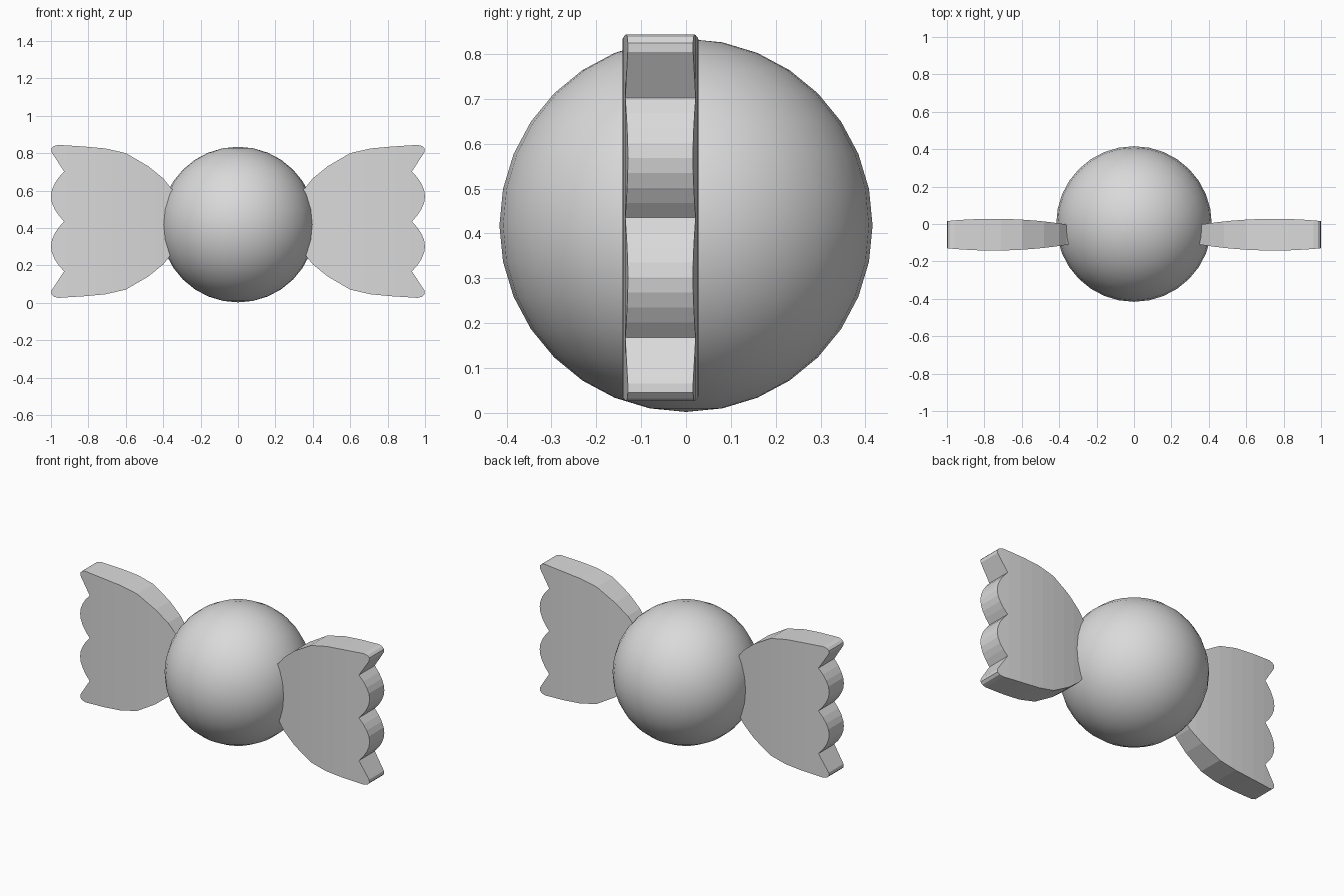
import bpy
import bmesh
import math
from mathutils import Vector

cube = bpy.data.objects.get("Cube")
if cube:
    bpy.data.objects.remove(cube, do_unlink=True)

# Single wrapper colour
grey = bpy.data.materials.new("light_grey")
grey.use_nodes = True
colour = (0.7, 0.7, 0.7, 1)
grey.diffuse_color = colour
grey.node_tree.nodes["Principled BSDF"].inputs["Base Color"].default_value = colour

# Round candy body
bpy.ops.mesh.primitive_uv_sphere_add(segments=32, ring_count=16, radius=0.416,
                                     location=(0, 0, 0.418))
body = bpy.context.object
body.name = "candy_body"
body.data.materials.append(grey)
bpy.ops.object.shade_smooth()

MID_Z = 0.435
MID_Y = -0.057


def wing_outline():
    """Upper edge, scalloped outer edge and mirrored lower edge, relative to MID_Z."""
    upper = [(0.28, 0.12), (0.36, 0.18), (0.40, 0.23), (0.48, 0.295), (0.60, 0.365),
             (0.71, 0.39), (0.82, 0.40), (0.96, 0.409), (0.985, 0.403),
             (0.998, 0.39), (0.997, 0.37), (0.93, 0.267)]
    # One scallop, from the upper notch towards the middle notch
    for i in range(1, 8):
        a = math.pi * i / 8
        upper.append((0.93 + 0.07 * math.sin(a) ** 0.9,
                      0.1335 + 0.1335 * (1 - 2 * i / 8)))
    lower = [(x, -z) for x, z in reversed(upper)]
    return upper + [(0.93, 0)] + lower


def make_wing(name, side):
    bm = bmesh.new()
    face = bm.faces.new([bm.verts.new((x, 0, MID_Z + z)) for x, z in wing_outline()])
    # Vertical creases across the wrapper
    for i in range(8):
        bmesh.ops.bisect_plane(bm, geom=bm.verts[:] + bm.edges[:] + bm.faces[:],
                               plane_co=(0.36 + 0.08 * i, 0, 0), plane_no=(1, 0, 0))
    extruded = bmesh.ops.extrude_face_region(bm, geom=bm.faces[:],
                                             use_keep_orig=True)["geom"]
    back = {v for v in extruded if isinstance(v, bmesh.types.BMVert)}
    # The wing is thickest in the middle and thins to both ends
    for v in bm.verts:
        half = 0.085 - 0.2 * (v.co.x - 0.75) ** 2
        v.co.y = MID_Y + (half if v in back else -half)
        v.co.x *= side
    bmesh.ops.recalc_face_normals(bm, faces=bm.faces[:])
    mesh = bpy.data.meshes.new(name)
    bm.to_mesh(mesh)
    bm.free()
    mesh.materials.append(grey)
    wing = bpy.data.objects.new(name, mesh)
    bpy.context.collection.objects.link(wing)


make_wing("left_wrapper_wing", 1)
make_wing("right_wrapper_wing", -1)
